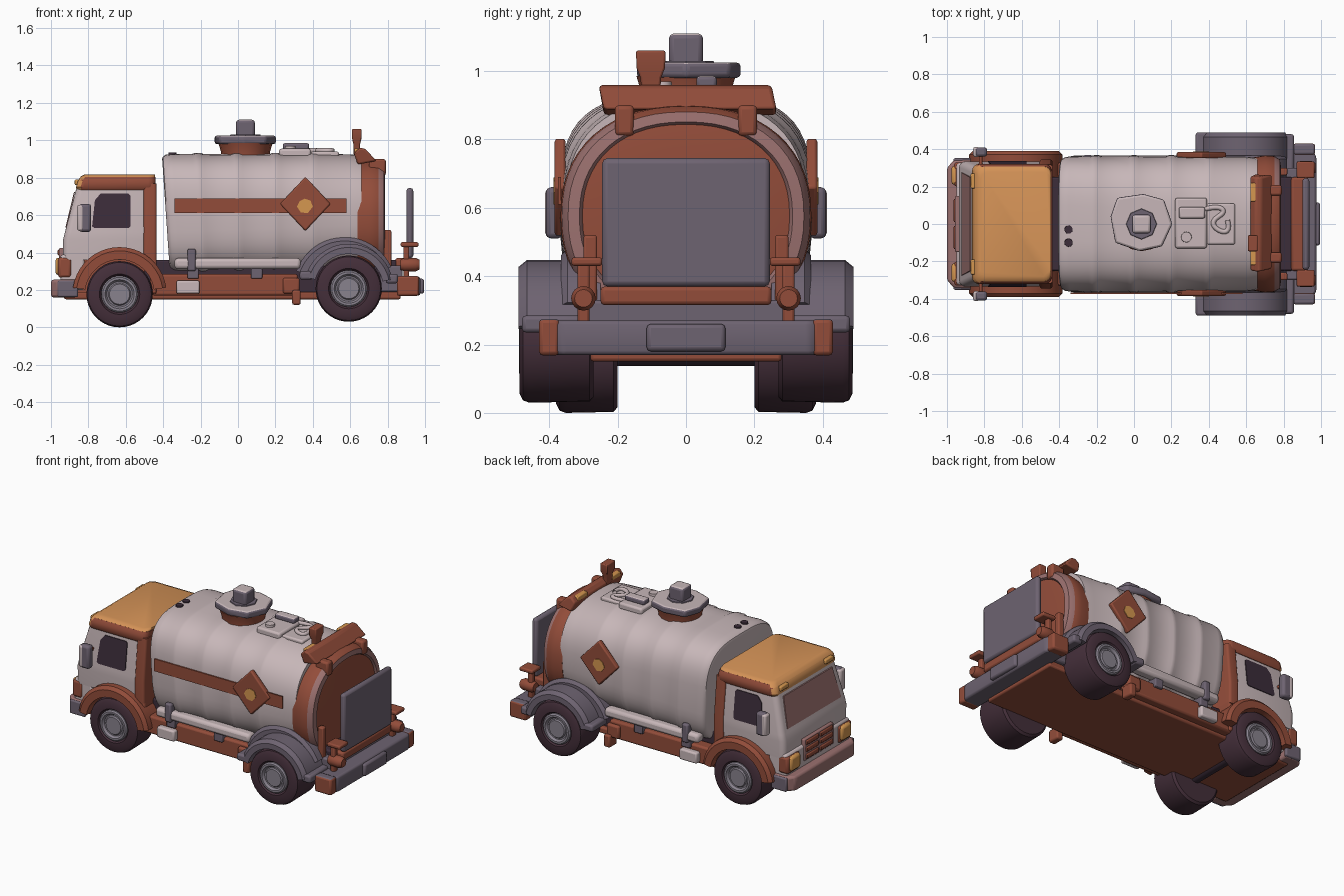
import bpy, bmesh, math
from mathutils import Vector

if "Cube" in bpy.data.objects:
    bpy.data.objects.remove(bpy.data.objects["Cube"])

def mat(name, r, g, b):
    m = bpy.data.materials.new(name)
    m.diffuse_color = (r, g, b, 1)
    m.use_nodes = True
    m.node_tree.nodes["Principled BSDF"].inputs["Base Color"].default_value = m.diffuse_color
    return m

CREAM = mat("cream", .57, .47, .48)
RUST = mat("rust red", .29, .073, .042)
ORANGE = mat("roof orange", .66, .29, .095)
AMBER = mat("amber", .66, .31, .08)
TYRE = mat("tyre dark purple", .058, .028, .042)
GREY = mat("purple grey", .155, .125, .165)
ROSE = mat("dusty rose", .33, .165, .16)
HUB = mat("hub grey", .25, .225, .27)
GLASS = mat("dark glass", .045, .026, .042)

def make(name, verts, faces, m, bev=0):
    me = bpy.data.meshes.new(name)
    me.from_pydata([tuple(v) for v in verts], [], faces)
    bm = bmesh.new()
    bm.from_mesh(me)
    bmesh.ops.remove_doubles(bm, verts=bm.verts, dist=1e-5)
    bmesh.ops.recalc_face_normals(bm, faces=bm.faces)
    bm.to_mesh(me)
    bm.free()
    ob = bpy.data.objects.new(name, me)
    bpy.context.collection.objects.link(ob)
    me.materials.append(m)
    if bev:
        b = ob.modifiers.new("soft edges", 'BEVEL')
        b.width, b.segments, b.limit_method = bev, 2, 'ANGLE'
    bpy.ops.object.select_all(action='DESELECT')
    ob.select_set(True)
    bpy.context.view_layer.objects.active = ob
    bpy.ops.object.shade_smooth_by_angle(angle=math.radians(35))
    return ob

def recolour(ob, m, rule):
    ob.data.materials.append(m)
    for f in ob.data.polygons:
        if rule(f.normal):
            f.material_index = 1

def loft(name, rings, m, bev=0, closed=False):
    n, k = len(rings[0]), len(rings)
    faces = [(a*n+i, a*n+(i+1) % n, (a+1) % k*n+(i+1) % n, (a+1) % k*n+i)
             for a in range(k if closed else k-1) for i in range(n)]
    if not closed:
        faces += [tuple(range(n)), tuple(range((k-1)*n, k*n))]
    return make(name, [v for r in rings for v in r], faces, m, bev)

def prism(name, pts, vec, m, bev=0):
    a = [Vector(p) for p in pts]
    return loft(name, [a, [p+Vector(vec) for p in a]], m, bev)

def box(name, x, y, z, m, bev=.01):
    return prism(name, [(x[0], y[0], z[0]), (x[1], y[0], z[0]), (x[1], y[1], z[0]), (x[0], y[1], z[0])],
                 (0, 0, z[1]-z[0]), m, bev)

def lathe(name, c, axis, prof, m, n=32):
    """prof: (distance along axis, radius)"""
    rings = []
    for d, r in prof:
        ring = []
        for i in range(n):
            a = 2*math.pi*i/n
            u, v = r*math.cos(a), r*math.sin(a)
            o = {'x': (d, u, v), 'y': (u, d, v), 'z': (u, v, d)}[axis]
            ring.append(Vector(c)+Vector(o))
        rings.append(ring)
    return loft(name, rings, m)

def rrect(z, x0, x1, hy, r=.05):
    ring = []
    for cx, cy, a0 in ((x1-r, hy-r, 0), (x0+r, hy-r, 90), (x0+r, r-hy, 180), (x1-r, r-hy, 270)):
        for i in range(5):
            a = math.radians(a0+i*22.5)
            ring.append((cx+r*math.cos(a), cy+r*math.sin(a), z))
    return ring

def oval(x, s, a, b, cz, p, shear=0, n=56):
    ring = []
    for i in range(n):
        t = 2*math.pi*i/n
        c, q = math.cos(t), math.sin(t)
        y = math.copysign(abs(c)**(2/p), c)*a*s
        z = math.copysign(abs(q)**(2/p), q)*b*s
        ring.append((x-shear*z, y, cz+z))
    return ring

def arch(name, cx, cz, r0, r1, y0, y1, a0, a1, m):
    rings = []
    for i in range(21):
        a = math.radians(a0+(a1-a0)*i/20)
        c, s = math.cos(a), math.sin(a)
        rings.append([(cx+r*c, y, cz+r*s) for r, y in ((r0, y0), (r1, y0), (r1, y1*.95), (r1-.02, y1), (r0, y1))])
    return loft(name, rings, m)

# chassis
box("chassis_plate", (-.93, .87), (-.28, .28), (.15, .19), RUST)
box("chassis_core", (-.5, .85), (-.25, .25), (.18, .36), GLASS)

# tank: boxy leaning front end, rounder rear, shallow ribs
secs = [(-.385, .91), (-.38, .95), (-.365, .98), (-.33, .995)]
for rx in (-.2, .0, .2, .4):
    secs += [(rx-.03, .99), (rx-.012, 1.01), (rx+.012, 1.01), (rx+.03, .99)]
secs += [(.6, .985), (.66, .965)]
loft("tank", [oval(x, s, .365, .33, .6, 2.45+.9*(.66-x), .07*max(0, (.2-x)/.6)) for x, s in secs], CREAM)
# rear ring and nearly flush end cap
ring = [(.64, .97), (.70, 1.0), (.75, .99), (.78, .94), (.785, .85), (.77, .82), (.64, .80)]
recolour(loft("tank_rear_ring", [oval(x, s, .367, .325, .575, 2.25) for x, s in ring], RUST, closed=True),
         ROSE, lambda n: n.x > .5)
loft("tank_end_cap", [oval(x, s, .367, .325, .58, 2.25) for x, s in ((.66, .86), (.772, .84), (.785, .6))], RUST)

# stripe on one side, diamond signs on both
box("side_stripe", (-.34, .58), (-.374, -.366), (.61, .69), RUST, 0)
for s in (-1, 1):
    d = [(.36+.135*c, s*.352, .66+.145*q) for c, q in ((1, 0), (0, 1), (-1, 0), (0, -1))]
    prism("diamond_sign", d, (0, s*.032, 0), RUST, .008)
    blob = [(.315, .645), (.33, .675), (.355, .688), (.388, .678), (.4, .645), (.372, .61), (.335, .615)]
    prism("diamond_mark", [(x, s*.382, z) for x, z in blob], (0, s*.006, 0), AMBER)

# manhole on top of the tank
lathe("manhole_collar", (.04, 0, 0), 'z', [(.90, .13), (.935, .13), (.985, .145)], RUST, 16)
octa = [(-.125, .04), (-.09, .14), (.05, .16), (.16, .13), (.205, 0), (.15, -.12), (.03, -.145), (-.1, -.1)]
recolour(prism("manhole_plate", [(x, y, .98) for x, y in octa], (0, 0, .045), GREY, .012), CREAM, lambda n: n.z > .5)
lathe("manhole_well", (.04, 0, 0), 'z', [(1.02, .085), (1.03, .08)], GREY, 8)
recolour(box("manhole_cap", (-.01, .09), (-.05, .05), (1.0, 1.11), GREY, .015), CREAM, lambda n: n.z > .5)
# hatch and pipe fittings
box("top_hatch", (.22, .39), (-.13, .14), (.91, .955), CREAM, .012)
recolour(box("hatch_handle", (.24, .38), (.03, .09), (.95, .985), GREY), CREAM, lambda n: n.z > .5)
lathe("hatch_knob", (.28, -.07, 0), 'z', [(.94, .03), (.97, .028)], CREAM, 12)
box("top_walkway", (.39, .54), (-.11, .11), (.91, .94), CREAM, .01)
cu = bpy.data.curves.new("top_pipe", 'CURVE')
cu.dimensions, cu.bevel_depth, cu.bevel_resolution = '3D', .013, 2
sp = cu.splines.new('NURBS')
path = [(.38, .08), (.46, .1), (.5, .06), (.42, .03), (.42, -.03), (.52, -.06), (.5, .02)]
sp.points.add(len(path)-1)
for p, (x, y) in zip(sp.points, path):
    p.co = (x, y, .945, 1)
sp.use_endpoint_u = True
cu.materials.append(CREAM)
bpy.context.collection.objects.link(bpy.data.objects.new("top_pipe", cu))
for y in (-.03, -.1):
    lathe("tank_valve", (-.35, y, 0), 'z', [(.90, .024), (.935, .022)], GLASS, 12)

# rear top bar with legs, stack and amber lamps
prism("rear_top_bar", [(.62, -.25, .93), (.65, -.255, .96), (.68, -.255, .955), (.74, -.24, .89), (.64, -.24, .87)],
      (0, .505, 0), RUST, .01)
for s in (-1, 1):
    box("top_bar_leg", (.70, .79), (s*.18-.028, s*.18+.028), (.81, .90), RUST, .012)
    box("top_lamp", (.622, .655), (s*.17-.05, s*.17+.05), (.925, .957), AMBER, .006)
loft("rear_stack", [[(.635+u*w*.6, -.103+v*w, z) for u, v in ((1, 1), (-1, 1), (-1, -1), (1, -1))]
                    for z, w in ((.92, .027), (.98, .03), (1.01, .042), (1.06, .043))], RUST, .006)

# rear panel, bumper and lamp posts
box("rear_panel", (.90, .937), (-.245, .245), (.37, .745), GREY, .015)
prism("rear_bumper", [(.85, -.40, .17), (.95, -.40, .17), (.975, -.36, .17), (.975, .36, .17), (.95, .40, .17), (.85, .40, .17)],
      (0, 0, .10), GREY, .012)
box("bumper_plate", (.95, .995), (-.115, .115), (.18, .26), GREY, .012)
box("rear_cross_bar", (.84, .93), (-.25, .25), (.315, .37), RUST, .012)
box("rear_deck", (.76, .88), (-.30, .30), (.19, .33), GREY, .01)
for s in (-1, 1):
    recolour(box("bumper_end", (.85, .968), (s*.40-.03, s*.40+.03), (.168, .275), RUST, .012), GREY, lambda n: n.z > .5)
    box("lamp_post", (.885, .915), (s*.30-.018, s*.30+.018), (.24, .45), RUST, .008)
    box("post_arm", (.87, .965), (s*.29-.045, s*.29+.045), (.43, .455), RUST, .008)
    lathe("rear_lamp", (.92, s*.30, .335), 'x', [(-.05, .028), (-.03, .036), (.03, .036), (.05, .026)], RUST, 16)
    box("rear_hinge", (.78, .82), (s*.28-.02, s*.28+.02), (.30, .52), RUST, .008)

# wheels and arches on both sides
for s in (-1, 1):
    for nm, cx, cz, yi, yo in (("front", -.633, .177, .2, .38), ("rear", .592, .207, .27, .487)):
        lathe(nm+"_tyre", (cx, 0, cz), 'y', [(s*d, r) for d, r in (
            (yi, .10), (yi, .16), (yi+.012, .174), (yo-.028, .177), (yo-.01, .170), (yo, .15),
            (yo, .108), (yo-.015, .098))], TYRE, 40)
        lathe(nm+"_hub", (cx, 0, cz), 'y', [(s*d, r) for d, r in (
            (yo-.06, .098), (yo-.006, .098), (yo+.002, .09), (yo+.002, .078), (yo-.012, .068),
            (yo-.012, .06), (yo-.004, .054), (yo-.004, .01))], HUB)
        lathe(nm+"_axle", (cx, 0, cz), 'y', [(0, .04), (s*yi, .04)], GLASS, 12)
    arch("front_arch", -.633, .177, .185, .252, s*.24, s*.39, 8, 172, RUST)
    arch("rear_arch", .592, .207, .185, .24, s*.25, s*.49, 12, 165, GREY)
    arch("rear_inner_arch", .57, .207, .2, .275, s*.25, s*.365, 25, 160, GREY)
    box("arch_front_foot", (.33, .40), (s*.41-.08, s*.41+.08), (.255, .30), GREY, .012)
    box("arch_rear_foot", (.79, .855), (s*.38-.10, s*.38+.10), (.235, .285), GREY, .012)
    # side rails, tool boxes and skirts
    box("side_rail", (-.34, .335), (s*.33-.035, s*.33+.035), (.312, .37), CREAM, .018)
    box("side_skirt", (-.46, .32), (s*.29-.04, s*.29+.04), (.17, .285), RUST, .012)
    box("skirt_end", (.24, .33), (s*.31-.04, s*.31+.04), (.18, .265), RUST, .012)
    box("tool_box", (-.33, -.205), (s*.33-.035, s*.33+.035), (.18, .25), CREAM, .01)
    for x in (-.24, .1):
        box("rail_bracket", (x-.03, x+.03), (s*.31-.04, s*.31+.04), (.26, .32), GREY, .006)
    box("rail_clamp", (-.27, -.225), (s*.345-.025, s*.345+.025), (.30, .42), GREY, .01)
    box("mud_flap", (.29, .335), (s*.33-.04, s*.33+.04), (.12, .20), RUST, .01)

# cab body, back frame and roof
loft("cab", [rrect(z, x0, -.45, h, .035) for z, x0, h in (
    (.36, -.935, .33), (.47, -.935, .335), (.51, -.925, .335), (.76, -.86, .305))], CREAM)
loft("cab_lower", [rrect(z, -.935, -.45, .235, .03) for z in (.17, .37)], RUST)
box("cab_nose", (-.95, -.82), (-.325, .325), (.2, .39), CREAM, .015)
loft("cab_back_frame", [rrect(z, -.505, -.435, h, .015) for z, h in ((.36, .345), (.5, .345), (.77, .318))], RUST)
box("cab_back_sill", (-.47, -.435), (-.34, .34), (.18, .38), RUST, .01)
recolour(loft("roof_trim", [rrect(z, x0, -.44, h, .04) for z, x0, h in (
    (.735, -.862, .312), (.75, -.866, .322), (.785, -.855, .322), (.805, -.84, .308))], RUST), ORANGE, lambda n: n.x < -.4)
loft("roof_top", [rrect(z, x0, -.443, h, .04) for z, x0, h in ((.79, -.852, .318), (.807, -.84, .306), (.817, -.82, .28))], ORANGE)

# windows, mirrors and lights
for s in (-1, 1):
    w = [(-.78, .54), (-.765, .53), (-.585, .53), (-.575, .54), (-.575, .705), (-.585, .715), (-.735, .715), (-.765, .68)]
    prism("side_window", [(x, s*(.335-.12*(z-.51)), z) for x, z in w], (0, s*.005, 0), GLASS)
    box("mirror", (-.85, -.785), (s*.385-.025, s*.385+.025), (.51, .66), GREY, .015)
    box("mirror_face", (-.86, -.825), (s*.385-.027, s*.385+.027), (.515, .655), CREAM, .012)
    box("mirror_arm", (-.83, -.81), (min(s*.31, s*.38), max(s*.31, s*.38)), (.60, .62), RUST, .004)
    box("headlight_mount", (-.962, -.89), (s*.265-.065, s*.265+.065), (.265, .375), RUST, .015)
    box("headlight", (-.976, -.94), (s*.26-.05, s*.26+.05), (.28, .372), AMBER, .015)
    box("roof_marker", (-.873, -.84), (s*.23-.04, s*.23+.04), (.76, .79), AMBER, .006)
prism("windscreen", [(-.917, -.275, .535), (-.917, .275, .535), (-.871, .25, .725), (-.871, -.25, .725)],
      (-.006, 0, -.002), ROSE)

# grille and front bumper
box("grille_panel", (-.956, -.93), (-.15, .15), (.285, .425), ROSE, .006)
for i in range(3):
    for s in (-1, 1):
        box("grille_bar", (-.964, -.94), (s*.072-.062, s*.072+.062), (.295+i*.045, .325+i*.045), RUST, .006)
prism("front_bumper", [(-.86, -.345, .16), (-.96, -.345, .16), (-1.0, -.30, .16), (-1.0, .30, .16), (-.96, .345, .16), (-.86, .345, .16)],
      (0, 0, .095), ROSE, .014)
for s in (-1, 1):
    box("bumper_side", (-.965, -.855), (s*.34-.012, s*.34+.012), (.162, .25), GREY, .008)
